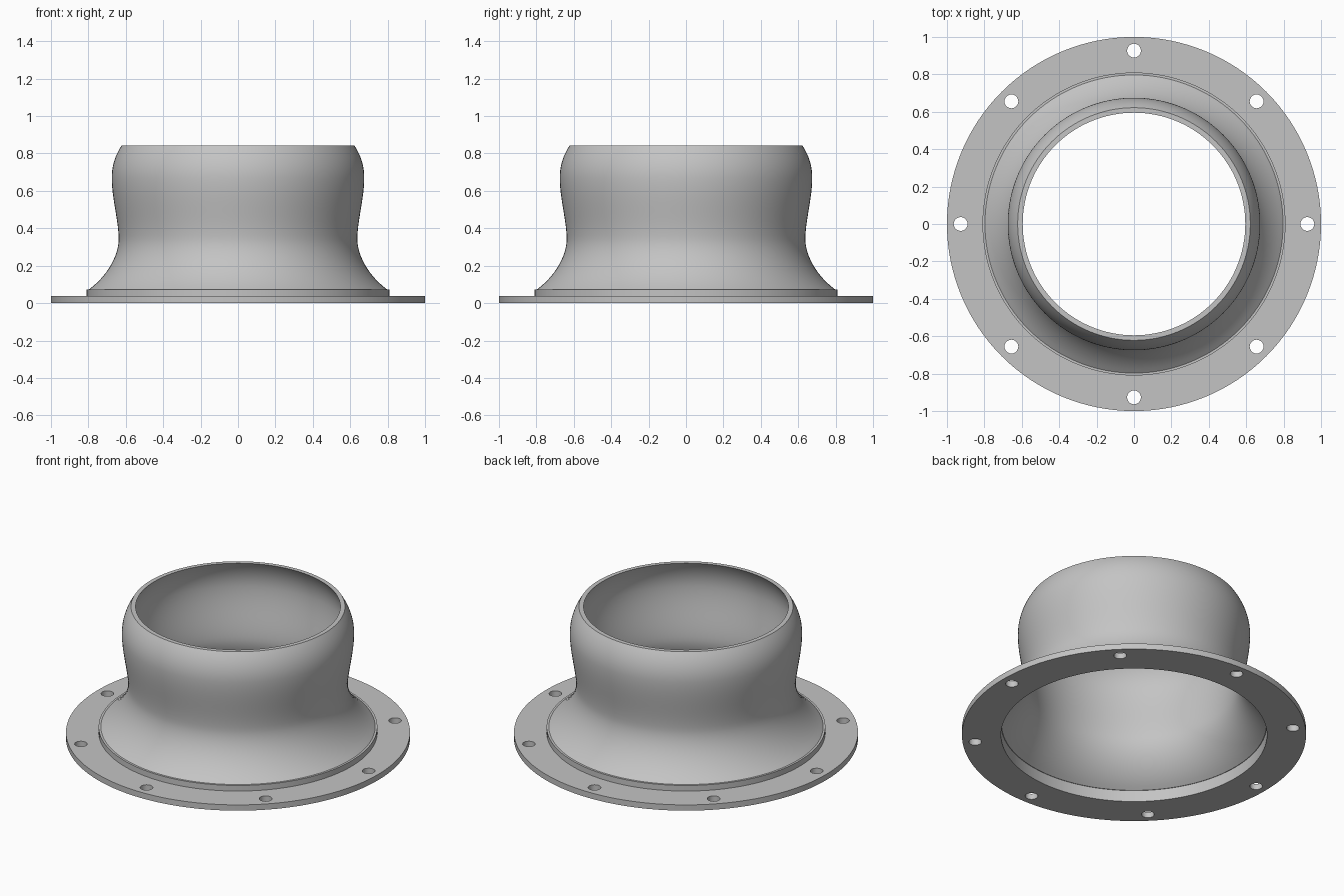
import bpy, bmesh
from math import cos, sin, pi, tau, radians
from mathutils import Vector
from mathutils.geometry import interpolate_bezier

cube = bpy.data.objects.get("Cube")
if cube:
    bpy.data.objects.remove(cube, do_unlink=True)

SEGMENTS = 128
FLANGE_TOP, LIP_TOP = 0.037, 0.073
BORE, LIP_RADIUS = 0.773, 0.81
WALL = 0.027

grey = bpy.data.materials.new("plain grey")
grey.use_nodes = True
colour = (0.55, 0.55, 0.55, 1)
grey.diffuse_color = colour
grey.node_tree.nodes["Principled BSDF"].inputs["Base Color"].default_value = colour


def finish(obj):
    """Shade smooth with sharp rims."""
    bpy.ops.object.select_all(action='DESELECT')
    obj.select_set(True)
    bpy.context.view_layer.objects.active = obj
    if obj.type == 'CURVE':
        bpy.ops.object.convert(target='MESH')
    bpy.ops.object.shade_smooth_by_angle(angle=radians(30))


def lathe(name, profile):
    """Revolve a list of (radius, height) points around z."""
    bm = bmesh.new()
    rings = []
    for r, z in profile:
        rings.append([bm.verts.new((r * cos(tau * i / SEGMENTS),
                                    r * sin(tau * i / SEGMENTS), z))
                      for i in range(SEGMENTS)])
    for low, high in zip(rings, rings[1:]):
        for i in range(SEGMENTS):
            j = (i + 1) % SEGMENTS
            bm.faces.new((low[i], low[j], high[j], high[i]))
    mesh = bpy.data.meshes.new(name)
    bm.to_mesh(mesh)
    bm.free()
    mesh.materials.append(grey)
    obj = bpy.data.objects.new(name, mesh)
    bpy.context.collection.objects.link(obj)
    finish(obj)


def add_circle(curve, x, y, radius, count):
    """Add a closed round outline to a flat filled curve."""
    spline = curve.splines.new('POLY')
    spline.points.add(count - 1)
    for i, p in enumerate(spline.points):
        a = tau * i / count
        p.co = (x + radius * cos(a), y + radius * sin(a), 0, 1)
    spline.use_cyclic_u = True
    spline.use_smooth = True


# Flange: flat ring with eight bolt holes
plate = bpy.data.curves.new("flange", 'CURVE')
plate.dimensions = '2D'
plate.fill_mode = 'BOTH'
plate.extrude = FLANGE_TOP / 2
add_circle(plate, 0, 0, 1, SEGMENTS)
add_circle(plate, 0, 0, BORE, SEGMENTS)
for k in range(8):
    a = k * pi / 4
    add_circle(plate, 0.927 * cos(a), 0.927 * sin(a), 0.037, 24)
plate.materials.append(grey)
flange = bpy.data.objects.new("flange", plate)
flange.location.z = FLANGE_TOP / 2
bpy.context.collection.objects.link(flange)
finish(flange)

# Collar: flared foot, narrow waist, bulge and drawn-in mouth
pieces = [
    [(0.797, LIP_TOP), (0.70, 0.145), (0.64, 0.25), (0.638, 0.34)],
    [(0.638, 0.34), (0.638, 0.44), (0.675, 0.56), (0.675, 0.67)],
    [(0.675, 0.67), (0.675, 0.745), (0.65, 0.80), (0.622, 0.843)],
]
outer = []
for piece in pieces:
    points = interpolate_bezier(*[Vector((r, z, 0)) for r, z in piece], 14)
    outer += [(p.x, p.y) for p in points[bool(outer):]]
inner = [(r - WALL, z) for r, z in reversed(outer)]
lathe("collar", [(LIP_RADIUS, FLANGE_TOP), (LIP_RADIUS, LIP_TOP)] + outer
      + inner + [(BORE, LIP_TOP), (BORE, FLANGE_TOP)])
